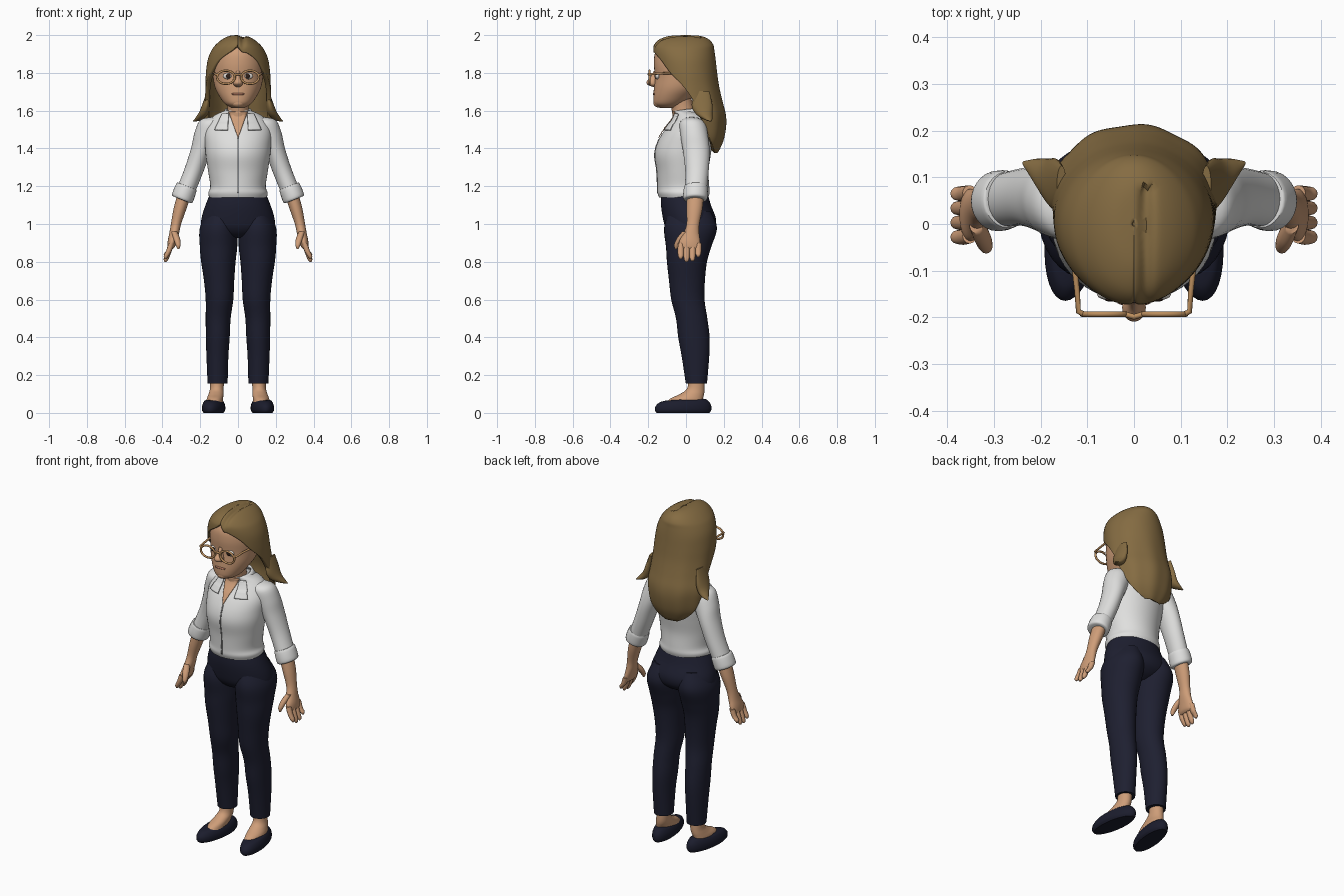
import bpy, bmesh, math
from math import sin, cos, pi, radians, sqrt, exp

if "Cube" in bpy.data.objects:
    bpy.data.objects.remove(bpy.data.objects["Cube"])


def material(name, rgb):
    m = bpy.data.materials.new(name)
    m.diffuse_color = (*rgb, 1)
    m.use_nodes = True
    m.node_tree.nodes["Principled BSDF"].inputs["Base Color"].default_value = m.diffuse_color
    return m


SKIN = material("skin", (0.62, 0.34, 0.19))
LIP = material("lip", (0.42, 0.18, 0.11))
HAIR = material("hair", (0.235, 0.15, 0.055))
SHIRT = material("shirt white", (0.74, 0.74, 0.73))
SEAM = material("seam grey", (0.30, 0.30, 0.30))
NAVY = material("trouser navy", (0.013, 0.014, 0.03))
SHOE = material("shoe navy", (0.011, 0.012, 0.026))
FRAME = material("glasses frame", (0.50, 0.27, 0.11))
WHITE = material("eye white", (0.75, 0.70, 0.65))
DARK = material("iris dark", (0.03, 0.015, 0.01))


def smooth_rows(rows, n=5):
    """Catmull-Rom interpolation of key rows."""
    out = []
    for i in range(len(rows) - 1):
        p = [rows[max(0, min(len(rows) - 1, i + k))] for k in (-1, 0, 1, 2)]
        for j in range(n):
            t = j / n
            out.append([0.5 * (2 * b + (c - a) * t + (2 * a - 5 * b + 4 * c - d) * t * t
                               + (3 * b - a - 3 * c + d) * t ** 3) for a, b, c, d in zip(*p)])
    return out + [list(rows[-1])]


def mesh_object(name, verts, faces, mat, recalc=True):
    me = bpy.data.meshes.new(name)
    me.from_pydata(verts, [], faces)
    if recalc:
        bm = bmesh.new()
        bm.from_mesh(me)
        bmesh.ops.recalc_face_normals(bm, faces=bm.faces)
        bm.to_mesh(me)
        bm.free()
    me.materials.append(mat)
    ob = bpy.data.objects.new(name, me)
    bpy.context.collection.objects.link(ob)
    return ob


def grid_faces(rows, cols, wrap=False):
    w = cols if wrap else cols - 1
    return [(r * cols + i, (r + 1) * cols + i, (r + 1) * cols + (i + 1) % cols,
             r * cols + (i + 1) % cols) for r in range(rows - 1) for i in range(w)]


def loft(name, rows, mat, side=1, seg=28, tilt=0, n=5, shape=None):
    """Closed body from elliptic rows (x, y, z, rx, ry)."""
    rs = smooth_rows(rows, n)
    verts = []
    for x, y, z, rx, ry in rs:
        for i in range(seg):
            a = 2 * pi * i / seg
            dx = rx * sin(a)
            v = (x + dx, y - ry * cos(a), z + tilt * dx)
            if shape:
                v = shape(*v)
            verts.append((v[0] * side, v[1], v[2]))
    faces = grid_faces(len(rs), seg, True)
    faces += [tuple(range(seg)), tuple(range((len(rs) - 1) * seg, len(rs) * seg))]
    return mesh_object(name, verts, faces, mat)


def ball(name, c, r, mat):
    bm = bmesh.new()
    bmesh.ops.create_uvsphere(bm, u_segments=24, v_segments=14, radius=1)
    for v in bm.verts:
        v.co = [c[k] + r[k] * v.co[k] for k in range(3)]
    me = bpy.data.meshes.new(name)
    bm.to_mesh(me)
    bm.free()
    me.materials.append(mat)
    bpy.context.collection.objects.link(bpy.data.objects.new(name, me))


def wire(name, pts, r, mat, cyclic=False):
    cu = bpy.data.curves.new(name, "CURVE")
    cu.dimensions = "3D"
    cu.bevel_depth, cu.bevel_resolution, cu.use_fill_caps = r, 2, True
    sp = cu.splines.new("POLY")
    sp.points.add(len(pts) - 1)
    for p, co in zip(sp.points, pts):
        p.co = (*co, 1)
    sp.use_cyclic_u = cyclic
    cu.materials.append(mat)
    ob = bpy.data.objects.new(name, cu)
    bpy.context.collection.objects.link(ob)


# Shirt body
TORSO = [(0, -.01, 1.60, .07, .06), (0, .022, 1.575, .125, .082), (0, .022, 1.53, .165, .11),
         (0, .008, 1.48, .178, .133), (0, -.008, 1.42, .175, .147), (0, -.018, 1.36, .17, .148),
         (0, -.018, 1.28, .158, .137), (0, -.014, 1.20, .147, .137), (0, -.013, 1.165, .157, .138),
         (0, -.012, 1.14, .152, .13)]
loft("shirt_body", TORSO, SHIRT, seg=48)
TORSO_FINE = smooth_rows(TORSO, 8)


def front_y(x, z):
    _, y, _, rx, ry = min(TORSO_FINE, key=lambda r: abs(r[2] - z))
    return y - ry * sqrt(max(0.0, 1 - (x / rx) ** 2))


def patch(name, z0, z1, edges, off, mat, thick=.004, rows=14, cols=8):
    """Plate following the shirt front; edges(t) gives its two x limits."""
    verts = []
    for r in range(rows):
        t = r / (rows - 1)
        z = z1 + (z0 - z1) * t
        a, b = edges(t)
        for c in range(cols):
            x = a + (b - a) * c / (cols - 1)
            verts.append((x, front_y(x, z) - off, z))
    ob = mesh_object(name, verts, grid_faces(rows, cols), mat)
    ob.modifiers.new("thickness", "SOLIDIFY").thickness = thick
    return ob


# Open neckline, collar and placket
patch("neckline_skin", 1.455, 1.595, lambda t: (-.05 * (1 - t), .05 * (1 - t) + .001), .005, SKIN)
patch("placket_seam", 1.165, 1.455, lambda t: (-.003, .003), .003, SEAM, .003, 30, 3)
for s, tag in ((1, "left"), (-1, "right")):
    patch("collar_flap_" + tag, 1.50, 1.585,
          lambda t: (s * (.05 + .005 * t), s * (.085 + .04 * t)), .012, SHIRT, .008)
verts = []
for r in range(5):
    t = r / 4
    for i in range(41):
        u = i / 20 - 1
        a = u * radians(140)
        rad = .068 + .035 * t
        verts.append((rad * sin(a), .012 + (rad + .006) * cos(a), 1.615 - .055 * t - .015 * u * u))
collar = mesh_object("collar_band", verts, grid_faces(5, 41), SHIRT)
collar.modifiers.new("thickness", "SOLIDIFY").thickness = .01

# Trousers seat
loft("trouser_seat", [(0, -.008, 1.165, .146, .122), (0, 0, 1.10, .172, .132), (0, .018, 1.03, .193, .14),
                      (0, .022, .98, .19, .13), (0, .02, .945, .13, .10), (0, .02, .925, .05, .06)],
     NAVY, seg=48)


def shoe_shape(x, y, z):
    # toe turned out and low, heel raised
    return x - .12 * (y - .02), y, z * (1 + 1.1 * max(0, y) + .9 * min(0, y + .03))


for s, tag in ((1, "left"), (-1, "right")):
    # Leg, foot and shoe
    loft("trouser_leg_" + tag,
         [(.09, .02, 1.07, .07, .11), (.102, .024, .98, .10, .14), (.103, .014, .88, .099, .12),
          (.104, .005, .8, .091, .106), (.10, .005, .7, .08, .095), (.098, .01, .6, .073, .088),
          (.105, .03, .5, .066, .083), (.107, .042, .4, .063, .083), (.109, .05, .3, .058, .073),
          (.108, .055, .155, .053, .056)], NAVY, s, 32)
    loft("foot_" + tag,
         [(.11, .055, .19, .037, .042), (.112, .052, .13, .036, .046), (.116, .032, .10, .04, .064),
          (.122, .004, .076, .043, .086), (.126, -.015, .045, .045, .10)], SKIN, s)
    loft("shoe_" + tag,
         [(.125, -.012, .07, .034, .095), (.125, -.014, .062, .048, .125), (.125, -.015, .04, .058, .146),
          (.125, -.015, .015, .059, .149), (.125, -.015, 0, .05, .14)], SHOE, s, 36, shape=shoe_shape)

    # Sleeve, rolled cuff and forearm
    loft("sleeve_" + tag,
         [(.10, .03, 1.55, .04, .05), (.138, .035, 1.525, .062, .07), (.17, .045, 1.46, .06, .073),
          (.20, .055, 1.38, .049, .07), (.235, .058, 1.28, .046, .062), (.275, .052, 1.18, .045, .058)],
         SHIRT, s, tilt=.4)
    loft("cuff_" + tag,
         [(.27, .052, 1.20, .044, .056), (.272, .052, 1.196, .052, .062), (.286, .05, 1.16, .055, .065),
          (.296, .049, 1.132, .053, .062), (.297, .049, 1.128, .036, .045)], SHIRT, s, tilt=.4, n=3)
    loft("forearm_" + tag,
         [(.283, .05, 1.16, .037, .045), (.307, .045, 1.08, .034, .042), (.328, .037, 1.0, .027, .034),
          (.338, .028, .95, .026, .042), (.348, .02, .91, .024, .055), (.354, .02, .88, .02, .055),
          (.357, .02, .868, .012, .05)], SKIN, s)
    # Fingers and thumb
    for k in range(4):
        y, low = -.026 + .031 * k, (.815, .80, .803, .825)[k]
        loft(f"finger_{k + 1}_{tag}",
             [(.352, y, .90, .015, .016), (.365, y - .002, .86, .015, .0165),
              (.38, y - .002, low + .015, .013, .014), (.384, y - .002, low, .005, .006)], SKIN, s, 12)
    loft("thumb_" + tag, [(.338, .0, .96, .015, .02), (.325, -.028, .925, .018, .02),
                          (.317, -.048, .89, .014, .015), (.316, -.053, .868, .005, .006)], SKIN, s, 14)
    # Eye
    ball("eye_" + tag, (s * .053, -.151, 1.783), (.026, .012, .017), WHITE)
    ball("iris_" + tag, (s * .051, -.161, 1.783), (.0125, .005, .0135), DARK)
    # Glasses rim and temple
    wire("glasses_rim_" + tag, [(s * .064 + .047 * cos(i * pi / 16), -.193, 1.777 + .035 * sin(i * pi / 16))
                                for i in range(32)], .006, FRAME, True)
    wire("glasses_temple_" + tag, [(s * .108, -.193, 1.79), (s * .119, -.187, 1.793),
                                   (s * .122, -.14, 1.797), (s * .136, -.02, 1.80)], .006, FRAME)
    # Flicked hair ends
    loft("hair_flick_" + tag,
         [(.155, .085, 1.70, .01, .04), (.168, .085, 1.63, .02, .055), (.182, .095, 1.585, .024, .045),
          (.207, .115, 1.557, .018, .025), (.235, .13, 1.543, .004, .005)], HAIR, s, 20, tilt=.3)
wire("glasses_bridge", [(-.02, -.193, 1.787), (0, -.199, 1.793), (.02, -.193, 1.787)], .006, FRAME)

# Neck and head
loft("neck", [(0, -.035, 1.68, .06, .06), (0, -.015, 1.60, .056, .06), (0, .0, 1.54, .07, .07)], SKIN)
loft("head",
     [(0, -.02, 1.975, .03, .04), (0, -.02, 1.955, .085, .105), (0, -.02, 1.91, .122, .142),
      (0, -.022, 1.85, .135, .148), (0, -.022, 1.78, .133, .143), (0, -.04, 1.72, .121, .13),
      (0, -.07, 1.67, .095, .103), (0, -.09, 1.635, .068, .078), (0, -.095, 1.615, .035, .045)],
     SKIN, seg=40)
loft("nose", [(0, -.155, 1.81, .012, .016), (0, -.165, 1.78, .014, .022), (0, -.178, 1.755, .024, .03),
              (0, -.177, 1.738, .024, .027), (0, -.165, 1.726, .01, .012)], SKIN, seg=20)
ball("chin", (0, -.142, 1.64), (.036, .03, .024), SKIN)
ball("lips", (0, -.168, 1.688), (.036, .008, .007), LIP)

# Hair: rows of (z, y, rx, ry, front opening in degrees)
HAIR_ROWS = [(2.0, 0, .004, .004, 0), (1.996, -.005, .045, .08, 0), (1.978, -.01, .083, .13, 0),
             (1.95, -.012, .117, .156, 1), (1.92, -.012, .14, .162, 12), (1.87, -.006, .16, .163, 38),
             (1.80, .003, .17, .162, 58), (1.73, .015, .173, .16, 79), (1.65, .035, .176, .158, 92),
             (1.58, .052, .182, .158, 98), (1.52, .062, .175, .15, 106), (1.45, .07, .16, .13, 116),
             (1.40, .072, .13, .108, 132), (1.375, .075, .095, .09, 148)]
hair_rows, cols, verts = smooth_rows(HAIR_ROWS, 5), 97, []
for z, y, rx, ry, opening in hair_rows:
    for i in range(cols):
        a = radians(max(0, opening) + (360 - 2 * max(0, opening)) * i / (cols - 1))
        vx, vy = rx * sin(a), y - ry * cos(a)
        # parting groove, soft strands down the back
        groove = .014 * exp(-((vx - .025) / .014) ** 2) if vy < .08 and z > 1.9 else 0
        wave = 1 + .01 * sin(9 * a) * min(1, max(0, (1.85 - z) / .3))
        verts.append((vx * wave, vy * wave, z - groove))
hair = mesh_object("hair", verts, grid_faces(len(hair_rows), cols), HAIR, False)
hair.modifiers.new("thickness", "SOLIDIFY").thickness = .025

# Wires to meshes, smooth shading
bpy.ops.object.select_all(action="SELECT")
bpy.context.view_layer.objects.active = hair
for ob in list(bpy.context.scene.objects):
    ob.select_set(ob.type == "CURVE")
curves = [o for o in bpy.context.scene.objects if o.type == "CURVE"]
bpy.context.view_layer.objects.active = curves[0]
bpy.ops.object.convert(target="MESH")
bpy.ops.object.select_all(action="SELECT")
bpy.context.view_layer.objects.active = hair
bpy.ops.object.shade_smooth_by_angle(angle=radians(50))
